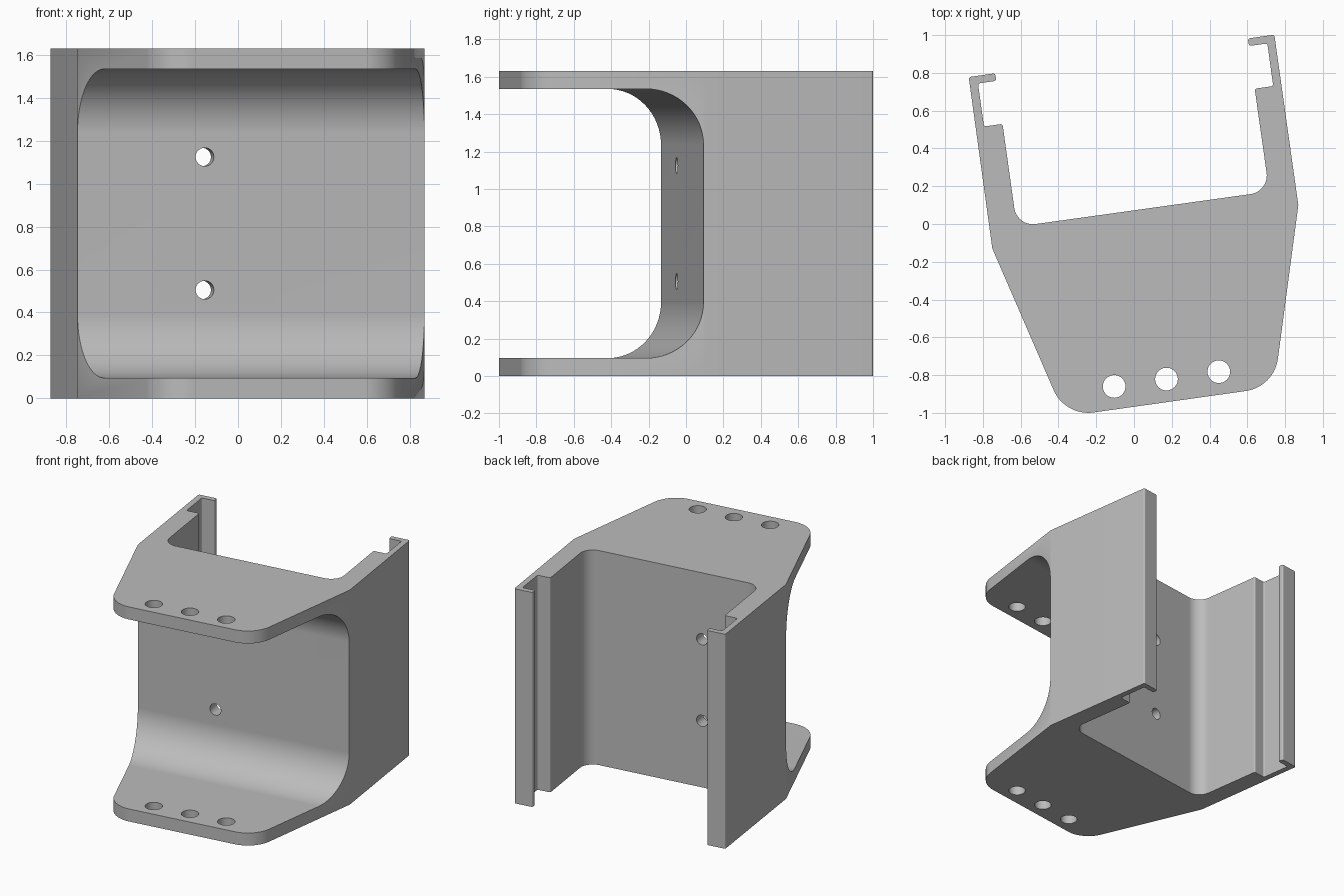
import bpy, bmesh, math
from mathutils import Vector, Matrix

if "Cube" in bpy.data.objects:
    bpy.data.objects.remove(bpy.data.objects["Cube"], do_unlink=True)

HEIGHT = 1.63
PLATE = 0.095
TILT = Matrix.Rotation(math.radians(8), 4, 'Z')

grey = bpy.data.materials.new("mid_grey")
grey.use_nodes = True
COLOUR = (0.5, 0.5, 0.5, 1)
grey.diffuse_color = COLOUR
grey.node_tree.nodes["Principled BSDF"].inputs["Base Color"].default_value = COLOUR


def rounded(corners):
    """Turn (x, y, radius) corners into an outline with arc fillets."""
    out = []
    for i, (x, y, r) in enumerate(corners):
        p = Vector((x, y))
        if r == 0:
            out.append(p)
            continue
        a = (Vector(corners[i - 1][:2]) - p).normalized()
        b = (Vector(corners[(i + 1) % len(corners)][:2]) - p).normalized()
        half = a.angle(b) / 2
        centre = p + (a + b).normalized() * (r / math.sin(half))
        start = p + a * (r / math.tan(half)) - centre
        end = p + b * (r / math.tan(half)) - centre
        steps = 16 if r > 0.05 else 5
        for k in range(steps + 1):
            t = k / steps
            sweep = math.pi - 2 * half
            out.append(centre + (start * math.sin((1 - t) * sweep)
                                 + end * math.sin(t * sweep)) / math.sin(sweep))
    return out


def prism(name, outline, depth, matrix=Matrix()):
    """Extrude a flat outline along its local z."""
    bm = bmesh.new()
    face = bm.faces.new([bm.verts.new((p.x, p.y, 0)) for p in outline])
    top = bmesh.ops.extrude_face_region(bm, geom=[face])["geom"]
    bmesh.ops.translate(bm, vec=(0, 0, depth),
                        verts=[v for v in top if isinstance(v, bmesh.types.BMVert)])
    bmesh.ops.transform(bm, matrix=matrix, verts=bm.verts)
    bmesh.ops.recalc_face_normals(bm, faces=bm.faces)
    mesh = bpy.data.meshes.new(name)
    bm.to_mesh(mesh)
    bm.free()
    mesh.materials.append(grey)
    obj = bpy.data.objects.new(name, mesh)
    bpy.context.scene.collection.objects.link(obj)
    return obj


def circle(r, n=40):
    return [Vector((r * math.cos(i * math.tau / n), r * math.sin(i * math.tau / n)))
            for i in range(n)]


# Bracket outline: mounting plate, right clip arm, inner channel, left clip arm
S = 0.012
bracket = prism("clip_bracket", rounded([
    (-0.365, -1.019, 0.2), (0.742, -0.863, 0.2), (0.87, 0.1, 0),
    (0.743, 1.002, S), (0.603, 0.982, S), (0.609, 0.942, S), (0.706, 0.956, S),
    (0.737, 0.73, S), (0.639, 0.716, S), (0.716, 0.172, 0.1),
    (-0.62, -0.014, 0.1), (-0.696, 0.53, S), (-0.794, 0.516, S),
    (-0.826, 0.744, S), (-0.729, 0.758, S), (-0.735, 0.798, S),
    (-0.875, 0.778, S), (-0.75, -0.13, 0),
]), HEIGHT)

# Front opening between the two plates, rounded where it meets the wall
to_front = TILT @ Matrix(((0, 0, 1, -2), (1, 0, 0, 0), (0, 1, 0, 0), (0, 0, 0, 1)))
wall = -0.028
cutters = [prism("opening_cutter", rounded([
    (-2, PLATE, 0), (wall, PLATE, 0.3),
    (wall, HEIGHT - PLATE, 0.3), (-2, HEIGHT - PLATE, 0)]), 4, to_front)]

# Row of holes through both plates
for i in range(3):
    spot = Matrix.Translation((-0.105 + 0.277 * i, -0.86 + 0.039 * i, -0.1))
    cutters.append(prism("plate_hole_cutter", circle(0.06), 2, spot))

# Two screw holes through the wall
for z in (0.505, 1.125):
    spot = Matrix.Translation((-0.155, -0.05, z)) @ TILT @ Matrix.Rotation(math.pi / 2, 4, 'X')
    cutters.append(prism("wall_hole_cutter", circle(0.043), 0.6,
                         spot @ Matrix.Translation((0, 0, -0.3))))

bpy.context.view_layer.objects.active = bracket
bracket.select_set(True)
for cutter in cutters:
    mod = bracket.modifiers.new("cut", 'BOOLEAN')
    mod.operation = 'DIFFERENCE'
    mod.solver = 'EXACT'
    mod.object = cutter
    bpy.ops.object.modifier_apply(modifier=mod.name)
    bpy.data.objects.remove(cutter, do_unlink=True)

# Smooth fillets, crisp edges, flat faces
bpy.ops.object.shade_smooth_by_angle(angle=math.radians(25))
mod = bracket.modifiers.new("face_weighted_normals", 'WEIGHTED_NORMAL')
mod.keep_sharp = True
bpy.ops.object.modifier_apply(modifier=mod.name)
